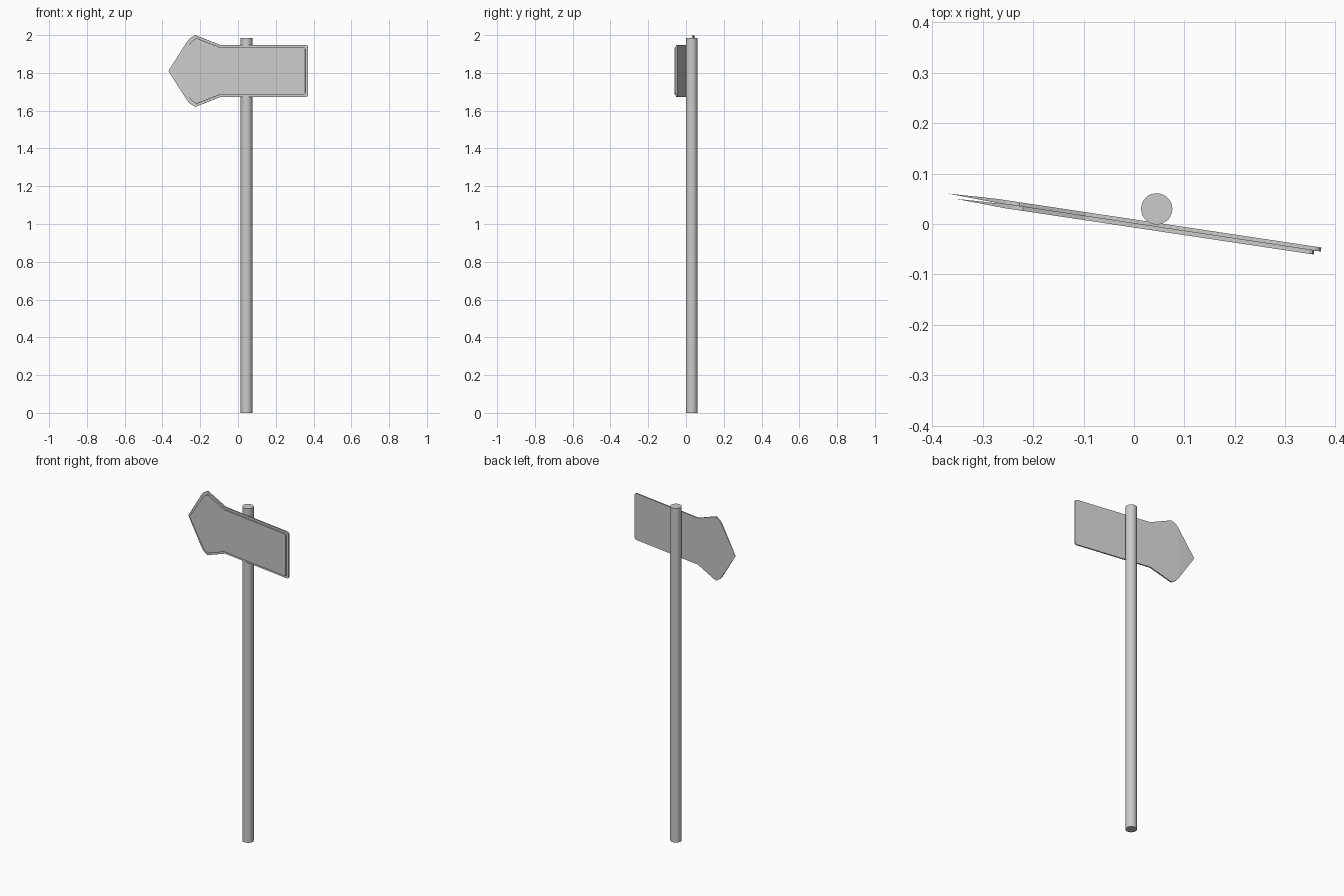
import bpy, bmesh, math

if "Cube" in bpy.data.objects:
    bpy.data.objects.remove(bpy.data.objects["Cube"])

ANGLE = -math.atan(0.15)
MID_Z = 1.81


def arrow_plate(name, upper, tip_x, y_front, y_back):
    """Arrow-shaped plate mirrored about its centre line, thinning to a sharp tip."""
    outline = upper + [(x, -z) for x, z in reversed(upper)]
    bm = bmesh.new()
    front = [bm.verts.new((x, y_front, z)) for x, z in outline]
    back = [bm.verts.new((x, y_back, z)) for x, z in outline]
    tip = bm.verts.new((tip_x, (y_front + y_back) / 2, 0))
    for ring in (front, back):
        bm.faces.new(ring)
        bm.faces.new((ring[-1], ring[0], tip))
    for i in range(len(outline) - 1):
        bm.faces.new((front[i], front[i + 1], back[i + 1], back[i]))
    bm.faces.new((front[0], back[0], tip))
    bm.faces.new((front[-1], back[-1], tip))
    bmesh.ops.recalc_face_normals(bm, faces=bm.faces)
    mesh = bpy.data.meshes.new(name)
    bm.to_mesh(mesh)
    bm.free()
    obj = bpy.data.objects.new(name, mesh)
    obj.location = (0, 0, MID_Z)
    obj.rotation_euler = (0, 0, ANGLE)
    bpy.context.collection.objects.link(obj)
    return obj


# Round post standing behind the sign
bpy.ops.mesh.primitive_cylinder_add(vertices=32, radius=0.031, depth=1.985,
                                    location=(0.045, 0.03, 0.9925))
post = bpy.context.object
post.name = "post"
bpy.ops.object.shade_smooth_by_angle(angle=math.radians(30))

# Full-size arrow board at the back, with clipped corners at the blunt end
arrow_plate("sign_board",
            [(-0.273, 0.155), (-0.258, 0.173), (-0.230, 0.190), (-0.096, 0.138),
             (0.362, 0.138), (0.370, 0.134), (0.374, 0.125)],
            -0.374, 0.001, 0.009)

# Slightly smaller raised face panel in front
arrow_plate("sign_face",
            [(-0.258, 0.143), (-0.244, 0.160), (-0.222, 0.174), (-0.097, 0.125),
             (0.352, 0.125), (0.358, 0.122), (0.361, 0.114)],
            -0.358, -0.007, 0.001)
